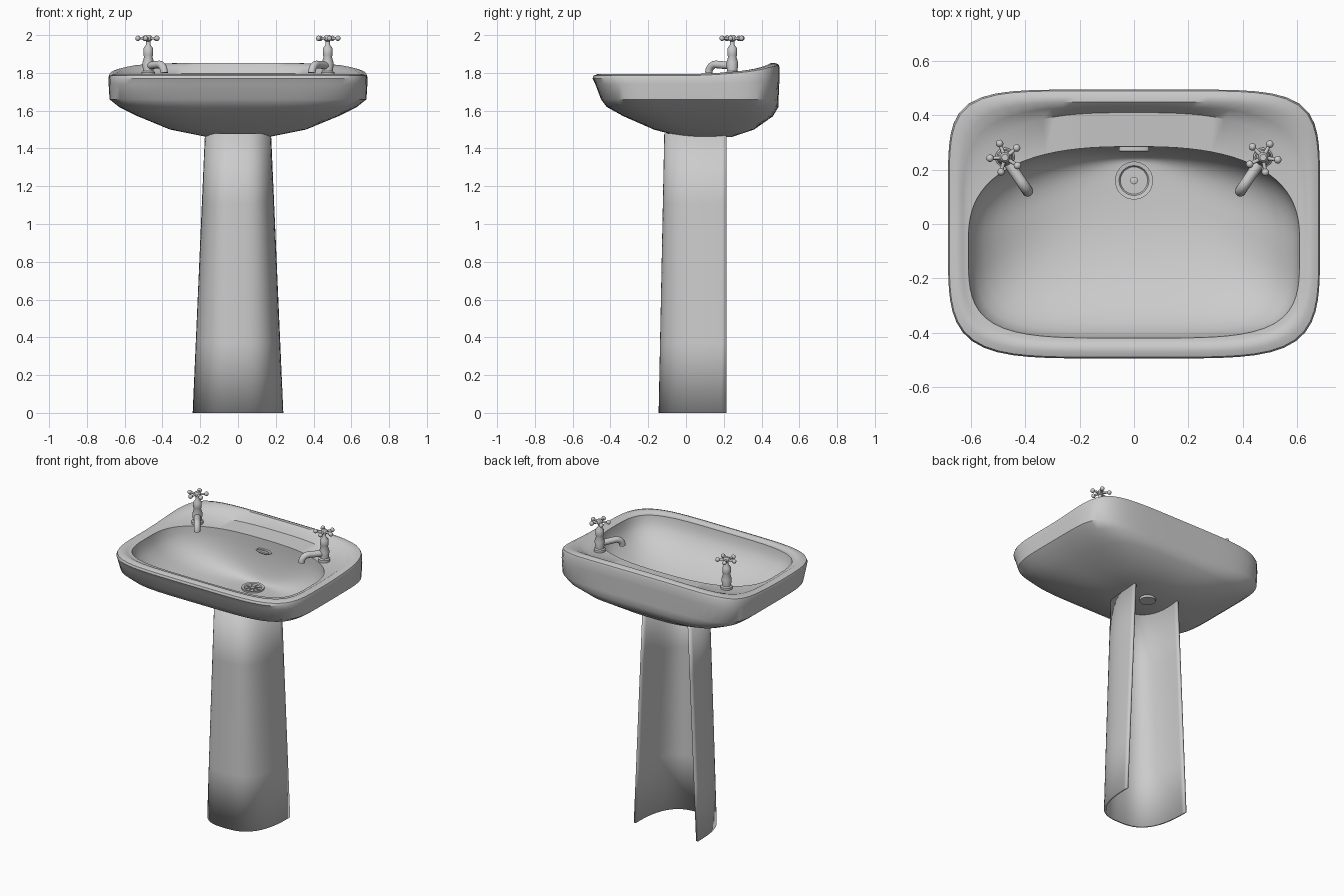
import bpy, bmesh, math
from mathutils import Matrix, Vector

cube = bpy.data.objects.get("Cube")
if cube:
    bpy.data.objects.remove(cube)

ceramic = bpy.data.materials.new("grey ceramic")
ceramic.use_nodes = True
grey = (.6, .6, .6, 1)
ceramic.diffuse_color = grey
ceramic.node_tree.nodes["Principled BSDF"].inputs["Base Color"].default_value = grey


def finish(name, bm):
    bmesh.ops.recalc_face_normals(bm, faces=bm.faces)
    mesh = bpy.data.meshes.new(name)
    bm.to_mesh(mesh)
    bm.free()
    mesh.materials.append(ceramic)
    obj = bpy.data.objects.new(name, mesh)
    bpy.context.collection.objects.link(obj)
    bpy.ops.object.select_all(action="DESELECT")
    obj.select_set(True)
    bpy.context.view_layer.objects.active = obj
    bpy.ops.object.shade_smooth_by_angle(angle=math.radians(42))
    return obj


def loft(bm, rings, closed=True):
    """Skin a list of point rings, capping the ends of closed ones."""
    loops = [[bm.verts.new(point) for point in ring] for ring in rings]
    for lower, upper in zip(loops, loops[1:]):
        count = len(lower)
        for i in range(count if closed else count - 1):
            j = (i + 1) % count
            bm.faces.new((lower[i], lower[j], upper[j], upper[i]))
    if closed:
        bm.faces.new(loops[0])
        bm.faces.new(loops[-1])


def turns(count):
    return [math.tau * i / count for i in range(count)]


def rounded(angle, power):
    """Point on a unit square with rounded corners."""
    u, v = math.cos(angle), math.sin(angle)
    k = (abs(u) ** power + abs(v) ** power) ** (-1 / power)
    return u * k, v * k


def outline(z, half, front, back, front_power, back_power, lift=0):
    """Rounded outline whose back part can sweep upward."""
    middle, depth = (front + back) / 2, (back - front) / 2
    ring = []
    for angle in turns(96):
        u, v = rounded(angle, back_power if angle < math.pi else front_power)
        x, y = half * u, middle + depth * v
        rise = max(0, min(1, 2 * y + .1)) ** 2 * (1 - .4 * abs(u) ** 4)
        ring.append((x, y, z + lift * rise))
    return ring


def lathe(bm, profile, centre, count=24):
    loft(bm, [[Vector(centre) + Vector((r * math.cos(a), r * math.sin(a), z))
               for a in turns(count)] for r, z in profile])


def tube(bm, path, radius):
    """Round tube along a path in the local xz plane."""
    rings = []
    for i, point in enumerate(path):
        along = (path[min(i + 1, len(path) - 1)] - path[max(i - 1, 0)]).normalized()
        side = Vector((0, 1, 0))
        up = along.cross(side)
        rings.append([point + radius * (math.cos(a) * side + math.sin(a) * up) for a in turns(16)])
    loft(bm, rings)


# Basin underside: height, half width, front, back
underside = [
    (1.46, .16, -.02, .24),
    (1.5, .36, -.17, .36),
    (1.57, .53, -.33, .46),
    (1.62, .63, -.42, .49),
    (1.66, .68, -.45, .49),
]
skin = []
for z, half, front, back in underside:
    fullness = (half / .68) ** 2
    skin.append(outline(z, half, front, back, 2 + 3 * fullness, 2 + 4 * fullness))

# Basin rim and the tap deck behind the bowl, with roundness and upward sweep at the back
rim = [
    (1.74, .685, -.48, .495, 6, .03),
    (1.77, .685, -.495, .495, 6, .06),
    (1.785, .68, -.49, .49, 6, .06),
    (1.793, .66, -.47, .47, 6, .06),
    (1.793, .64, -.45, .45, 5, .06),
    (1.787, .63, -.44, .43, 4, .05),
    (1.784, .615, -.43, .41, 3, .015),
]
for z, half, front, back, back_power, lift in rim:
    skin.append(outline(z, half, front, back, 5, back_power, lift))

# Bowl: quarter-round fall from the lip to the waste
for step in range(11):
    angle = math.pi / 2 * step / 10
    reach = math.cos(angle)
    skin.append(outline(1.783 - .278 * math.sin(angle), .07 + .54 * reach, .09 - .51 * reach,
                        .23 + .055 * reach, 2 + 2.2 * reach, 2 + .6 * reach, .01 * reach))
bm = bmesh.new()
loft(bm, skin)
finish("basin", bm)

# Pedestal: tapered shell, open at the back
bm = bmesh.new()
rings = []
for step in range(5):
    t = step / 4
    half, depth = .24 - .065 * t, .36 - .03 * t
    arc = [rounded(math.pi + math.pi * i / 40, 2.7 + .5 * t) for i in range(41)]
    rings.append([(half * u, .215 + depth * v, 1.48 * t) for u, v in arc])
loft(bm, rings, closed=False)
pedestal = finish("pedestal", bm)
shell = pedestal.modifiers.new("thickness", "SOLIDIFY")
shell.thickness = .014
shell.offset = -1

# Waste: strainer in the bowl and its outlet below
waste = (0, .16, 1.505)
bm = bmesh.new()
lathe(bm, [(.07, 0), (.07, .01), (.055, .008), (.05, .001)], waste, 32)
lathe(bm, [(.014, 0), (.014, .008), (.01, .01)], waste)
for angle in turns(8):
    turn = Matrix.Translation(waste) @ Matrix.Rotation(angle, 4, "Z")
    bmesh.ops.create_cube(bm, size=1, matrix=turn @ Matrix.Translation((.032, 0, .002))
                          @ Matrix.Diagonal((.03, .006, .006, 1)))
finish("waste_strainer", bm)
bm = bmesh.new()
lathe(bm, [(.05, 0), (.05, .05)], (0, .13, 1.445))
finish("waste_outlet", bm)

# Overflow slot frame in the back wall of the bowl
bm = bmesh.new()
loft(bm, [[(.055 * r * math.cos(a), y, 1.71 + .014 * r * math.sin(a)) for a in turns(24)]
          for r, y in ((1, .29), (1, .268), (.8, .266), (.7, .275))])
finish("overflow_slot", bm)


# Taps: body, spout and ball-ended handle, facing +x before being placed
def make_tap(name, place, spin):
    bm = bmesh.new()
    lathe(bm, [(.036, -.015), (.036, .008), (.028, .014), (.031, .06), (.022, .09), (.026, .1),
               (.026, .135), (.011, .155), (.011, .172), (.019, .178), (.019, .197), (.012, .205)],
          (0, 0, 0))
    bend = [math.pi / 2 * i / 8 for i in range(9)]
    path = [Vector((0, 0, .042))]
    path += [Vector((.105 + .045 * math.sin(a), 0, .005 + .045 * math.cos(a))) for a in bend]
    tube(bm, path, .02)
    for angle in turns(5):
        turn = Matrix.Translation((0, 0, .188)) @ Matrix.Rotation(spin + angle, 4, "Z")
        lying = Matrix.Translation((.03, 0, 0)) @ Matrix.Rotation(math.pi / 2, 4, "Y")
        bmesh.ops.create_cone(bm, cap_ends=True, segments=10, radius1=.008, radius2=.006,
                              depth=.05, matrix=turn @ lying)
        bmesh.ops.create_uvsphere(bm, u_segments=12, v_segments=8, radius=.014,
                                  matrix=turn @ Matrix.Translation((.055, 0, 0)))
    bm.transform(place)
    finish(name, bm)


for name, side, spin in (("right_tap", -1, .4), ("left_tap", 1, .75)):
    heading = Matrix.Rotation(math.radians(34 * side - 90 - 68 * max(side, 0)), 4, "Z") \
        if side > 0 else Matrix.Rotation(math.radians(-56), 4, "Z")
    make_tap(name, Matrix.Translation((side * .475, .245, 1.795)) @ heading, spin)
